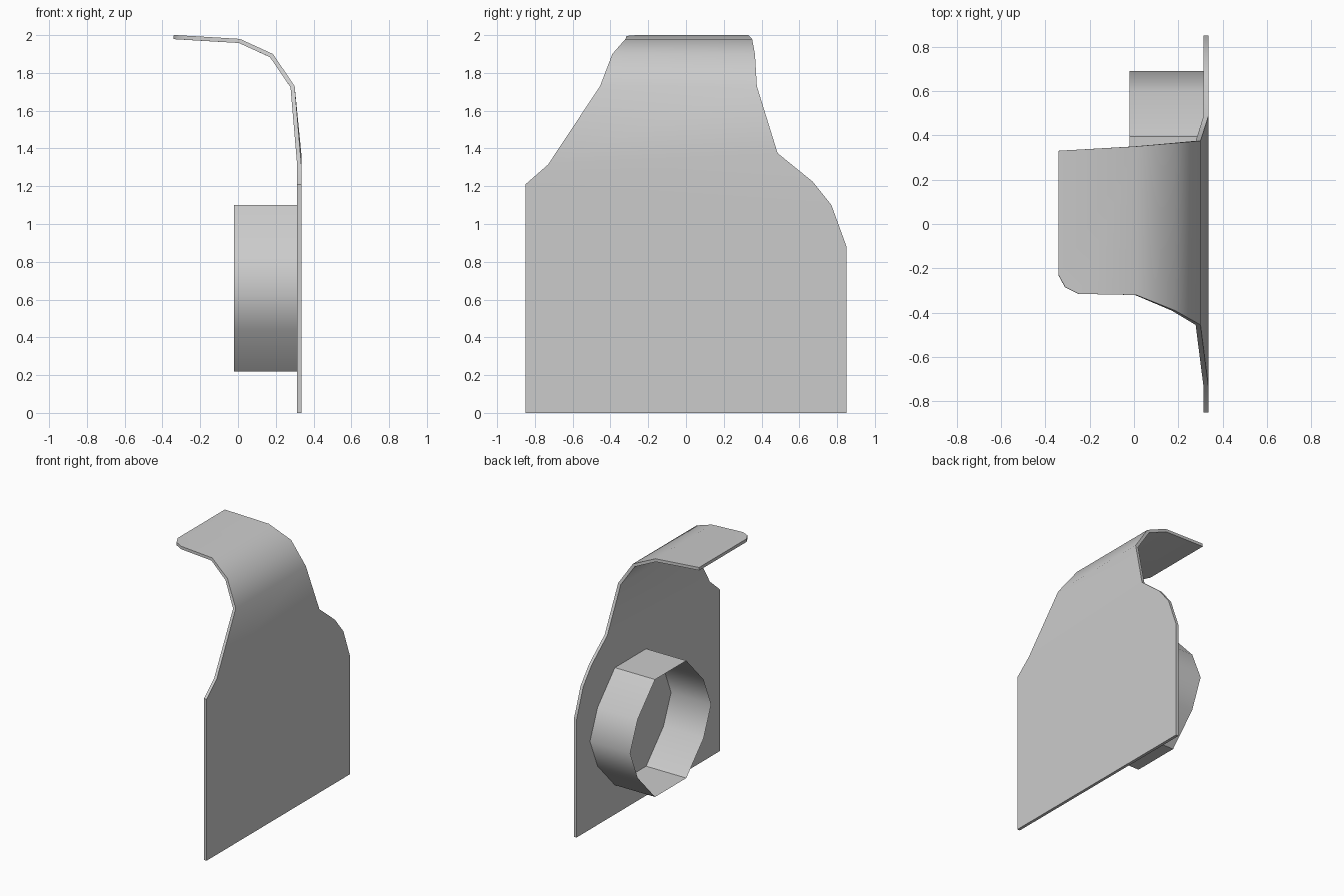
import bpy, bmesh

if "Cube" in bpy.data.objects:
    bpy.data.objects.remove(bpy.data.objects["Cube"])

def make_object(name, verts, faces):
    mesh = bpy.data.meshes.new(name)
    mesh.from_pydata(verts, [], faces)
    mesh.update()
    ob = bpy.data.objects.new(name, mesh)
    bpy.context.collection.objects.link(ob)
    bpy.ops.object.select_all(action='DESELECT')
    ob.select_set(True)
    bpy.context.view_layer.objects.active = ob
    return ob

# Flat lower panel outline (y, z), counter-clockwise seen from +x
X = 0.335
panel = [(-0.85, 0), (0.85, 0), (0.85, 0.88), (0.77, 1.10), (0.67, 1.225),
         (0.485, 1.375), (-0.73, 1.315), (-0.85, 1.21)]
verts = [(X, y, z) for y, z in panel]
faces = [tuple(range(8))]

# Curved neck: rows of x, z, left y, right y
left, right = 6, 5
for x, z, y0, y1 in [(0.30, 1.73, -0.455, 0.375), (0.185, 1.90, -0.39, 0.365),
                     (0.01, 1.98, -0.32, 0.35)]:
    n = len(verts)
    verts += [(x, y0, z), (x, y1, z)]
    faces.append((left, right, n + 1, n))
    left, right = n, n + 1

# Top tab with one clipped corner
n = len(verts)
verts += [(x, y, 1.981 - 0.056 * (x - 0.01)) for x, y in
          [(-0.34, 0.33), (-0.34, -0.23), (-0.31, -0.285), (-0.25, -0.315)]]
faces.append((left, right, n, n + 1, n + 2, n + 3))

plate = make_object("curved_plate", verts, faces)
solid = plate.modifiers.new("thickness", 'SOLIDIFY')
solid.thickness = 0.022
solid.offset = -1
solid.use_even_offset = True
bpy.ops.object.modifier_apply(modifier=solid.name)
bpy.ops.object.shade_smooth_by_angle(angle=0.7)

# Thin ten-sided collar on the back of the plate
half = [(0.48, 0), (0.39, 0.22), (0.185, 0.44), (-0.185, 0.44), (-0.39, 0.22)]
ring = half + [(-y, -z) for y, z in half]
count = len(ring)
cv = [(x, 0.21 + y, 0.66 + z) for x in (-0.02, 0.315) for y, z in ring]
cf = [(i, i + count, (i + 1) % count + count, (i + 1) % count) for i in range(count)]
collar = make_object("collar", cv, cf)
bm = bmesh.new()
bm.from_mesh(collar.data)
bmesh.ops.reverse_faces(bm, faces=[f for f in bm.faces
                                   if f.normal.y * (f.calc_center_median().y - 0.21)
                                   + f.normal.z * (f.calc_center_median().z - 0.66) < 0])
bm.to_mesh(collar.data)
bm.free()
bpy.ops.object.shade_smooth_by_angle(angle=0.8)
